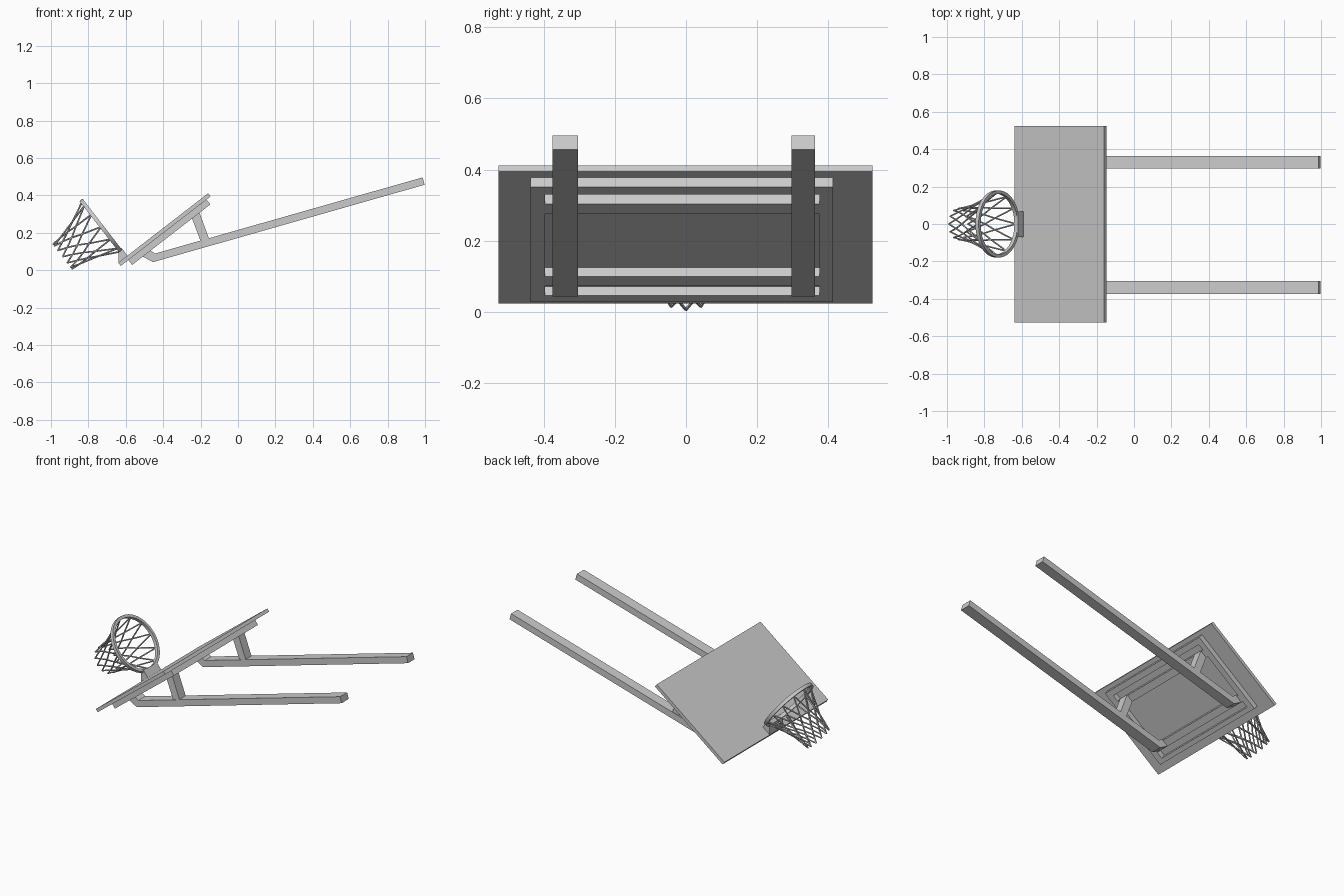
import bpy, bmesh, math
from mathutils import Vector

if "Cube" in bpy.data.objects:
    bpy.data.objects.remove(bpy.data.objects["Cube"])

grey = bpy.data.materials.new("light_grey")
grey.diffuse_color = (0.6, 0.6, 0.6, 1)
grey.use_nodes = True
grey.node_tree.nodes["Principled BSDF"].inputs["Base Color"].default_value = grey.diffuse_color

# Tilted board frame: s runs up the board, t out of its front face
ANGLE = math.radians(37.7)
U = Vector((math.cos(ANGLE), 0, math.sin(ANGLE)))
N = Vector((-math.sin(ANGLE), 0, math.cos(ANGLE)))
ORIGIN = Vector((-0.64, 0, 0.04))


def place(s, t, y=0.0):
    return ORIGIN + U * s + N * t + Vector((0, y, 0))


def finish(name, bm):
    bmesh.ops.recalc_face_normals(bm, faces=bm.faces)
    mesh = bpy.data.meshes.new(name)
    bm.to_mesh(mesh)
    bm.free()
    mesh.materials.append(grey)
    obj = bpy.data.objects.new(name, mesh)
    bpy.context.collection.objects.link(obj)
    return obj


def prism(name, points, y0, y1):
    """Side profile of 3D points, extruded across y."""
    bm = bmesh.new()
    face = bm.faces.new([bm.verts.new((p[0], y0, p[2])) for p in points])
    ext = bmesh.ops.extrude_face_region(bm, geom=[face])
    for v in ext["geom"]:
        if isinstance(v, bmesh.types.BMVert):
            v.co.y = y1
    return finish(name, bm)


def slab(name, s0, s1, t0, t1, y0, y1):
    return prism(name, [place(s0, t0), place(s1, t0), place(s1, t1), place(s0, t1)], y0, y1)


# Backboard
slab("backboard", 0, 0.607, -0.0215, 0, -0.527, 0.525)

# Frame behind the board: two side rails and four cross rails
BACK, FRONT = -0.0545, -0.0215
slab("side_rail_left", 0.051, 0.58, BACK, FRONT, -0.438, -0.397)
slab("side_rail_right", 0.051, 0.58, BACK, FRONT, 0.375, 0.414)
for name, s0, s1 in (("bottom_rail", 0.051, 0.08), ("lower_cross_rail", 0.123, 0.167),
                     ("upper_cross_rail", 0.456, 0.502), ("top_rail", 0.544, 0.58)):
    slab(name, s0, s1, BACK, FRONT, -0.397, 0.375)

# Poles with mitred foot blocks and struts
pole = [(-0.455, 0, 0.043), (0.998, 0, 0.457), (0.987, 0, 0.496), (-0.444, 0, 0.089),
        (-0.468, 0, 0.105), (-0.509, 0, 0.073)]
strut = [(-0.2, 0, 0.156), (-0.155, 0, 0.169), (-0.206, 0, 0.308), (-0.246, 0, 0.277)]
for side, y0, y1 in (("left", -0.375, -0.304), ("right", 0.297, 0.363)):
    prism("pole_" + side, pole, y0, y1)
    prism("strut_" + side, strut, y0 + 0.004, y1 - 0.004)

# Wedge bracket holding the rim
prism("rim_bracket", [place(0.002, 0), place(0.062, 0), place(0.062, 0.05), place(0.038, 0.05)],
      -0.069, 0.066)

# Rim: rectangular section swept round a circle
CENTRE = 0.208


def polar(r, a, s):
    return place(s, CENTRE + r * math.cos(a), r * math.sin(a))


bm = bmesh.new()
SEG = 32
section = [(0.18, 0.037), (0.18, 0.058), (0.162, 0.058), (0.162, 0.037)]
loops = [[bm.verts.new(polar(r, 2 * math.pi * i / SEG, s)) for r, s in section] for i in range(SEG)]
for i in range(SEG):
    a, b = loops[i], loops[(i + 1) % SEG]
    for k in range(4):
        m = (k + 1) % 4
        bm.faces.new((a[k], a[m], b[m], b[k]))
rim = finish("rim", bm)
for p in rim.data.polygons:
    p.use_smooth = True
rim.data.set_sharp_from_angle(angle=math.radians(35))


# Net: crossing strands forming diamonds that narrow downward
def stick(bm, p, q, r, sides=5):
    axis = (q - p).normalized()
    e1 = axis.orthogonal().normalized()
    e2 = axis.cross(e1)
    ends = []
    for c in (p, q):
        ends.append([bm.verts.new(c + (e1 * math.cos(2 * math.pi * k / sides)
                                       + e2 * math.sin(2 * math.pi * k / sides)) * r)
                     for k in range(sides)])
    for k in range(sides):
        m = (k + 1) % sides
        bm.faces.new((ends[0][k], ends[0][m], ends[1][m], ends[1][k]))
    bm.faces.new(ends[0])
    bm.faces.new(ends[1])


rows = [(0.168, 0.045), (0.12, -0.06), (0.101, -0.115), (0.09, -0.167), (0.083, -0.217)]
COUNT = 12
bm = bmesh.new()
for j in range(len(rows) - 1):
    (r0, s0), (r1, s1) = rows[j], rows[j + 1]
    for i in range(COUNT):
        a = 2 * math.pi * (i + 0.5 * (j % 2)) / COUNT
        for d in (-0.5, 0.5):
            stick(bm, polar(r0, a, s0), polar(r1, a + 2 * math.pi * d / COUNT, s1), 0.0045)
finish("net", bm)
